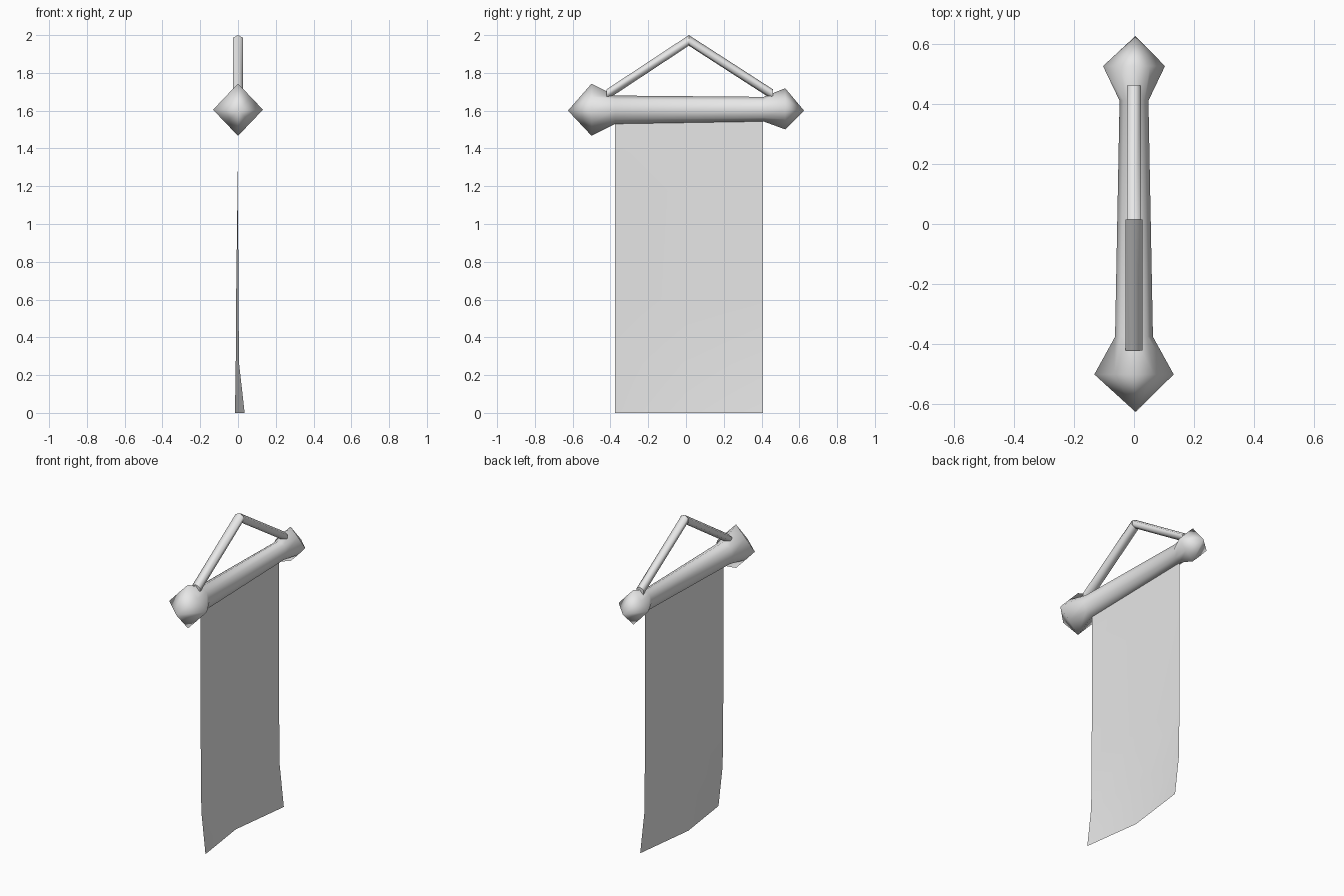
import bpy, bmesh, math
from mathutils import Vector

cube = bpy.data.objects.get("Cube")
if cube:
    bpy.data.objects.remove(cube)

grey = bpy.data.materials.new("plain grey")
grey.use_nodes = True
grey.diffuse_color = (0.8, 0.8, 0.8, 1)
grey.node_tree.nodes["Principled BSDF"].inputs["Base Color"].default_value = (0.8, 0.8, 0.8, 1)


def make(name, bm, closed=True):
    if closed:
        bmesh.ops.recalc_face_normals(bm, faces=bm.faces)
    mesh = bpy.data.meshes.new(name)
    bm.to_mesh(mesh)
    bm.free()
    for p in mesh.polygons:
        p.use_smooth = len(p.vertices) < 5
    mesh.materials.append(grey)
    obj = bpy.data.objects.new(name, mesh)
    bpy.context.collection.objects.link(obj)
    return obj


def ring(bm, centre, sides, rx, rz, diagonal=1.0):
    # Ring facing along y; every second corner can be pulled in
    verts = []
    for i in range(sides):
        a = 2 * math.pi * i / sides + math.pi / 2
        k = diagonal if i % 2 else 1.0
        offset = Vector((rx * k * math.cos(a), 0, rz * k * math.sin(a)))
        verts.append(bm.verts.new(Vector(centre) + offset))
    return verts


def bridge(bm, a, b):
    n = len(a)
    for i in range(n):
        j = (i + 1) % n
        bm.faces.new((a[i], a[j], b[j], b[i]))


# Pole with a pointed, four-cornered knob at each end
bm = bmesh.new()
rings = [ring(bm, (0, y, z), 8, rx, rz, d) for y, z, rx, rz, d in (
    (-0.50, 1.605, 0.132, 0.138, 0.71),
    (-0.375, 1.605, 0.063, 0.075, 1.0),
    (0.41, 1.608, 0.048, 0.065, 1.0),
    (0.525, 1.61, 0.103, 0.109, 0.72))]
for a, b in zip(rings, rings[1:]):
    bridge(bm, a, b)
for tip_y, end in ((-0.625, rings[0]), (0.625, rings[-1])):
    tip = bm.verts.new((0.005, tip_y, 1.6))
    for i in range(8):
        bm.faces.new((end[i], end[(i + 1) % 8], tip))
make("pole", bm)

# Two hanging struts meeting at the peak
for name, y, r in (("front_strut", -0.42, 0.029), ("back_strut", 0.46, 0.025)):
    bm = bmesh.new()
    low = ring(bm, (0, y, 1.685), 6, r * 1.1, 0.028)
    high = ring(bm, (0, 0.015, 1.972), 6, r * 1.1, 0.028)
    bridge(bm, low, high)
    bm.faces.new(low)
    bm.faces.new(high)
    make(name, bm)

# Hanging cloth, bowed towards the bottom
rows = ((1.6, 0, 0), (1.38, 0, 0), (0.6, 0.002, -0.01), (0.26, 0.006, -0.012), (0, 0.035, -0.016))
bm = bmesh.new()
grid = [[bm.verts.new((x, y, z)) for y, x in ((-0.375, side), (0.0, mid), (0.408, side))]
        for z, side, mid in rows]
for top, low in zip(grid, grid[1:]):
    for i in range(2):
        bm.faces.new((low[i], low[i + 1], top[i + 1], top[i]))
make("cloth", bm, closed=False)
